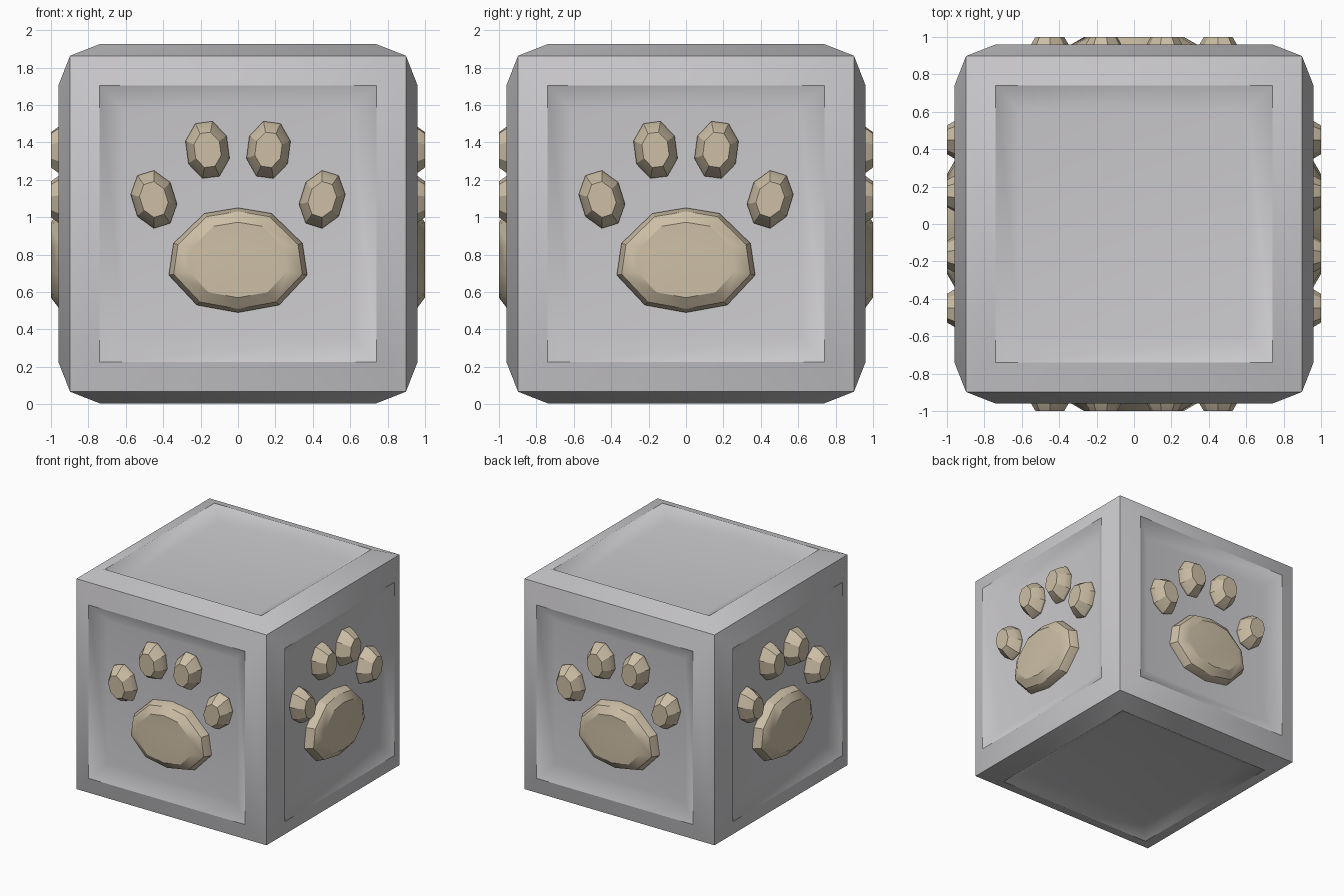
import bpy, bmesh
from math import cos, sin, pi, radians
from mathutils import Matrix, Vector

old = bpy.data.objects.get("Cube")
if old:
    bpy.data.objects.remove(old, do_unlink=True)

MID = 0.965  # height of the block's centre


def material(name, rgb):
    m = bpy.data.materials.new(name)
    m.use_nodes = True
    m.diffuse_color = (*rgb, 1)
    m.node_tree.nodes["Principled BSDF"].inputs["Base Color"].default_value = (*rgb, 1)
    return m


GREY = material("light_grey", (0.60, 0.59, 0.61))
TAN = material("tan", (0.61, 0.52, 0.38))


def finish(bm, name, mat, angle, weighted=False):
    bmesh.ops.remove_doubles(bm, verts=bm.verts, dist=0.0005)
    bmesh.ops.recalc_face_normals(bm, faces=bm.faces)
    me = bpy.data.meshes.new(name)
    bm.to_mesh(me)
    bm.free()
    ob = bpy.data.objects.new(name, me)
    bpy.context.collection.objects.link(ob)
    me.materials.append(mat)
    bpy.ops.object.select_all(action="DESELECT")
    ob.select_set(True)
    bpy.context.view_layer.objects.active = ob
    bpy.ops.object.shade_smooth_by_angle(angle=radians(angle))
    if weighted:
        mod = ob.modifiers.new("flat_panels", "WEIGHTED_NORMAL")
        mod.keep_sharp = True
    return ob


def stack(bm, outline, rings, matrix):
    """Bridge scaled copies of an outline; each ring is (scale, distance out)."""
    centre = sum((Vector(p) for p in outline), Vector((0, 0))) / len(outline)
    n, loops = len(outline), []
    for scale, out in rings:
        pts = [centre + (Vector(p) - centre) * scale for p in outline]
        loops.append([bm.verts.new(matrix @ Vector((p.x, -out, p.y))) for p in pts])
    for a, b in zip(loops, loops[1:]):
        for i in range(n):
            j = (i + 1) % n
            bm.faces.new((a[i], a[j], b[j], b[i]))
    bm.faces.new(loops[-1])


# Block: six identical sides, each a sloped frame around a sunken panel
bm = bmesh.new()
square = [(-1, -1), (1, -1), (1, 1), (-1, 1)]
frame = [(0.898, 0.898), (0.74, 0.96), (0.61, 0.885)]
turns = [Matrix.Rotation(k * pi / 2, 4, "Z") for k in range(4)]
tips = [Matrix.Rotation(s * pi / 2, 4, "X") for s in (1, -1)]
for turn in turns + tips:
    stack(bm, square, frame, turn)
block = finish(bm, "block", GREY, 42, weighted=True)
block.location.z = MID

# Paw print outlines, as (across, up) on the front side
half_pad = [(0, 0.49), (0.22, 0.53), (0.37, 0.69), (0.345, 0.86), (0.18, 1.02), (0, 1.05)]
pad = half_pad + [(-x, z) for x, z in half_pad[-2:0:-1]]
pad_rings = [(1.0, 0.86), (1.0, 0.90), (0.93, 0.955), (0.72, 1.0)]
toe_rings = [(0.95, 0.86), (1.0, 0.90), (0.9, 0.94), (0.62, 1.0)]


def toe(x, z, wide, high, lean):
    pts = []
    for k in range(8):
        a = (k + 0.5) * pi / 4
        p = Matrix.Rotation(lean, 2) @ Vector((wide * cos(a), high * sin(a)))
        pts.append((x + p.x, z + p.y))
    return pts


# One pad and four toes on each upright side
for side, turn in zip(("front", "left", "back", "right"), turns):
    place = Matrix.Translation((0, 0, MID)) @ turn @ Matrix.Translation((0, 0, -MID))
    bm = bmesh.new()
    stack(bm, pad, pad_rings, place)
    finish(bm, side + "_paw_pad", TAN, 32, weighted=True)
    for s, label in ((1, "left"), (-1, "right")):
        for kind, x, z, lean in (("inner", 0.163, 1.36, -0.13), ("outer", 0.45, 1.095, -0.3)):
            bm = bmesh.new()
            stack(bm, toe(s * x, z, 0.12, 0.16, s * lean), toe_rings, place)
            finish(bm, f"{side}_{label}_{kind}_toe", TAN, 25)
